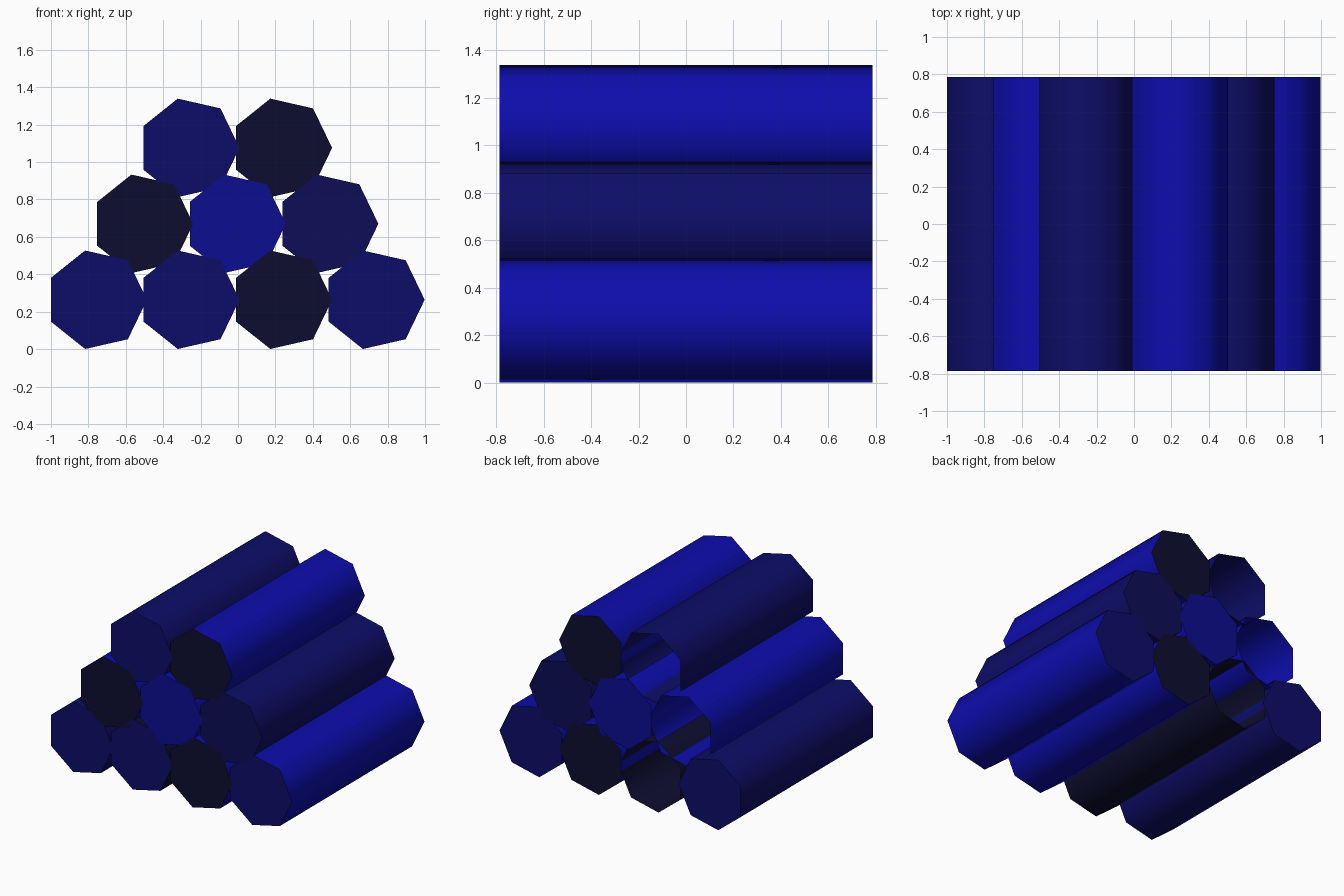
import bpy
import bmesh
import math

cube = bpy.data.objects.get("Cube")
if cube:
    bpy.data.objects.remove(cube, do_unlink=True)


def make_material(name, colour):
    mat = bpy.data.materials.new(name)
    mat.use_nodes = True
    rgba = (*colour, 1.0)
    mat.diffuse_color = rgba
    mat.node_tree.nodes["Principled BSDF"].inputs["Base Color"].default_value = rgba
    return mat


MATS = {
    "bright": make_material("bright blue", (0.004, 0.004, 0.42)),
    "royal": make_material("royal blue", (0.004, 0.004, 0.28)),
    "navy": make_material("navy blue", (0.004, 0.004, 0.14)),
    "deep": make_material("deep navy", (0.004, 0.004, 0.095)),
    "midnight": make_material("midnight blue", (0.004, 0.004, 0.03)),
}

SIDES = 7
RADIUS = 0.27
HALF_LENGTH = 0.785
SPACING = 0.495


def make_log(name, x, z, side, cap, open_back):
    """Seven-sided log along y, with one corner pointing to +x."""
    bm = bmesh.new()
    rings = []
    for y in (-HALF_LENGTH, HALF_LENGTH):
        angles = [math.tau * i / SIDES for i in range(SIDES)]
        rings.append([bm.verts.new((RADIUS * math.cos(a), y, RADIUS * math.sin(a)))
                      for a in angles])
    front, back = rings
    for i in range(SIDES):
        j = (i + 1) % SIDES
        bm.faces.new((front[i], back[i], back[j], front[j]))
    caps = [bm.faces.new(front)]
    if not open_back:
        caps.append(bm.faces.new(back[::-1]))
    for face in caps:
        face.material_index = 1
    bmesh.ops.recalc_face_normals(bm, faces=bm.faces)
    mesh = bpy.data.meshes.new(name)
    bm.to_mesh(mesh)
    bm.free()
    mesh.materials.append(MATS[side])
    mesh.materials.append(MATS[cap])
    obj = bpy.data.objects.new(name, mesh)
    obj.location = (x, 0, z)
    bpy.context.collection.objects.link(obj)
    return obj


# Rows from the ground up: height, then (side, cap, open back) from -x to +x
ROWS = [
    ("bottom", 0.264, [("navy", "navy", False), ("midnight", "navy", True),
                       ("bright", "midnight", False), ("bright", "navy", False)]),
    ("middle", 0.67, [("bright", "midnight", True), ("bright", "royal", False),
                      ("navy", "deep", False)]),
    ("top", 1.076, [("navy", "navy", True), ("bright", "midnight", False)]),
]

logs = []
for row, z, row_logs in ROWS:
    first_x = -0.0145 - SPACING * (len(row_logs) - 1) / 2
    for i, (side, cap, open_back) in enumerate(row_logs):
        logs.append(make_log(f"{row}_log_{i + 1}", first_x + i * SPACING, z,
                             side, cap, open_back))

# Smooth the round sides, keep the cut ends sharp
bpy.ops.object.select_all(action="DESELECT")
for log in logs:
    log.select_set(True)
bpy.context.view_layer.objects.active = logs[0]
bpy.ops.object.shade_smooth_by_angle(angle=math.radians(60))
